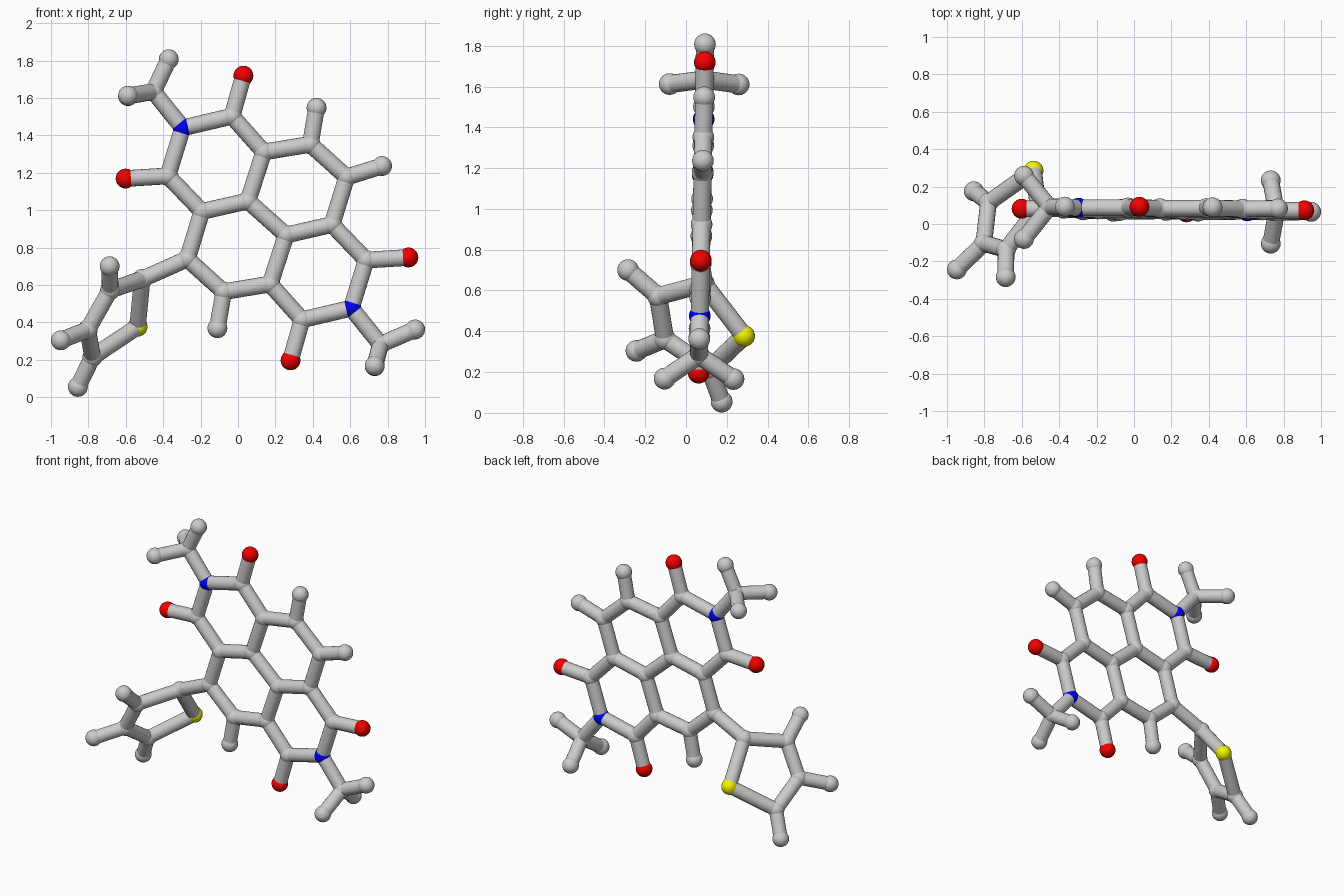
import bpy, bmesh
from mathutils import Vector, Matrix

if "Cube" in bpy.data.objects:
    bpy.data.objects.remove(bpy.data.objects["Cube"])

BALL, STICK = 0.053, 0.0445
CX, CZ = 0.155, 0.958          # centre of the two-fold symmetric core


def plane_y(z):                # the flat core leans back very slightly
    return 0.058 + 0.02 * z


# One half of the fused ring core: name -> (x, z)
half = {
    "N": (-0.296, 1.44), "Cm": (-0.452, 1.634), "Ca": (-0.032, 1.502), "Cb": (-0.375, 1.183),
    "Oa": (0.029, 1.719), "Ob": (-0.601, 1.169), "Cc": (0.138, 1.311), "Cd": (0.053, 1.049),
    "Ce": (-0.193, 0.993), "Cf": (0.387, 1.352), "Hf": (0.42, 1.547), "Cg": (0.581, 1.177),
}
half_bonds = ["N Cm", "N Ca", "N Cb", "Ca Oa", "Cb Ob", "Ca Cc", "Cb Ce", "Cc Cd",
              "Cd Ce", "Cc Cf", "Cf Hf", "Cf Cg"]

atoms, bonds = {}, []
for name, (x, z) in half.items():
    atoms[name + "1"] = Vector((x, plane_y(z), z))
    x2, z2 = 2 * CX - x, 2 * CZ - z
    atoms[name + "2"] = Vector((x2, plane_y(z2), z2))
for b in half_bonds:
    p, q = b.split()
    bonds += [(p + "1", q + "1"), (p + "2", q + "2")]
bonds += [("Cd1", "Cd2"), ("Cg1", "Ce2"), ("Cg2", "Ce1")]

# Methyl ends, outer hydrogen and the twisted five-sided ring
extra = {
    "H1": (-0.37, 0.093, 1.807, "Cm1"), "H2": (-0.588, -0.08, 1.612, "Cm1"),
    "H3": (-0.588, 0.258, 1.61, "Cm1"), "H4": (0.947, 0.065, 0.362, "Cm2"),
    "H5": (0.731, -0.105, 0.168, "Cm2"), "H6": (0.731, 0.233, 0.166, "Cm2"),
    "H7": (0.77, 0.083, 1.236, "Cg1"),
    "C1": (-0.512, 0.088, 0.632, "Cg2"), "C2": (-0.684, -0.137, 0.572, "C1"),
    "C3": (-0.803, -0.103, 0.362, "C2"), "C4": (-0.778, 0.115, 0.215, "C3"),
    "S": (-0.537, 0.285, 0.377, "C4"), "H8": (-0.686, -0.284, 0.7, "C2"),
    "H9": (-0.947, -0.243, 0.304, "C3"), "H10": (-0.856, 0.175, 0.055, "C4"),
}
for name, (x, y, z, parent) in extra.items():
    atoms[name] = Vector((x, y, z))
    bonds.append((parent, name))
bonds.append(("S", "C1"))


def finish(bm, name, color=None):
    for f in bm.faces:
        f.smooth = len(f.verts) <= 4
    me = bpy.data.meshes.new(name)
    bm.to_mesh(me)
    bm.free()
    if color:
        mat = bpy.data.materials.new(name + "_color")
        mat.diffuse_color = color
        mat.use_nodes = True
        mat.node_tree.nodes["Principled BSDF"].inputs["Base Color"].default_value = mat.diffuse_color
        me.materials.append(mat)
    bpy.context.collection.objects.link(bpy.data.objects.new(name, me))


# Balls, grouped by element
groups = {
    "C": ("carbon_balls", None), "H": ("hydrogen_balls", None),
    "N": ("nitrogen_balls", (0.0, 0.0, 0.9, 1)), "O": ("oxygen_balls", (0.9, 0.0, 0.0, 1)),
    "S": ("sulfur_ball", (0.9, 0.9, 0.0, 1)),
}
for element, (label, color) in groups.items():
    bm = bmesh.new()
    for name, pos in atoms.items():
        if name[0] == element:
            bmesh.ops.create_uvsphere(bm, u_segments=24, v_segments=16, radius=BALL,
                                      matrix=Matrix.Translation(pos))
    finish(bm, label, color)

# Sticks joining the balls
bm = bmesh.new()
for p, q in bonds:
    a, b = atoms[p], atoms[q]
    rot = (b - a).to_track_quat('Z', 'Y').to_matrix().to_4x4()
    bmesh.ops.create_cone(bm, cap_ends=True, segments=20, radius1=STICK, radius2=STICK,
                          depth=(b - a).length,
                          matrix=Matrix.Translation((a + b) / 2) @ rot)
finish(bm, "bond_sticks")
